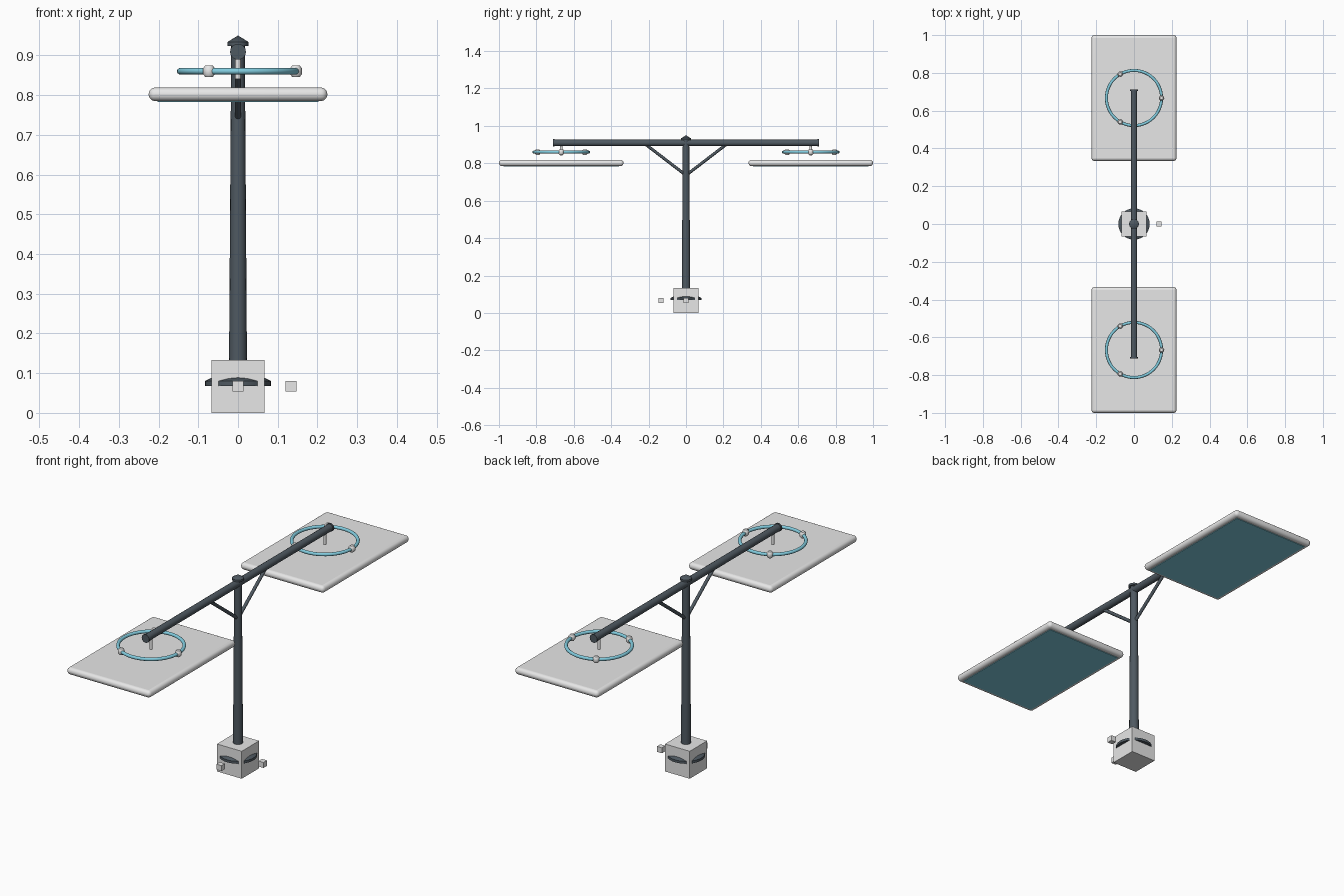
import bpy
import bmesh
import math
from mathutils import Vector

if "Cube" in bpy.data.objects:
    bpy.data.objects.remove(bpy.data.objects["Cube"], do_unlink=True)


def material(name, rgb):
    m = bpy.data.materials.new(name)
    m.use_nodes = True
    m.diffuse_color = (*rgb, 1)
    m.node_tree.nodes["Principled BSDF"].inputs["Base Color"].default_value = (*rgb, 1)
    return m


SLATE = material("dark slate metal", (0.078, 0.1, 0.12))
GREY = material("light grey", (0.8, 0.8, 0.8))
BLUE = material("sky blue", (0.22, 0.6, 0.73))


def finish(name, mat, smooth=True):
    ob = bpy.context.object
    ob.name = name
    ob.data.materials.append(mat)
    if smooth:
        bpy.ops.object.shade_smooth_by_angle(angle=math.radians(40))
    return ob


def box(name, mat, loc, size, bevel=0):
    bpy.ops.mesh.primitive_cube_add(size=1, location=loc)
    ob = bpy.context.object
    ob.scale = size
    bpy.ops.object.transform_apply(location=False, rotation=False, scale=True)
    if bevel:
        mod = ob.modifiers.new("rounded edges", "BEVEL")
        mod.width = bevel
        mod.segments = 5
        mod.use_clamp_overlap = False
    return finish(name, mat, smooth=bool(bevel))


def rod(name, mat, a, b, r1, r2=None, sides=16):
    # Round bar from point a to point b, optionally tapered
    a, b = Vector(a), Vector(b)
    bpy.ops.mesh.primitive_cone_add(vertices=sides, radius1=r1, radius2=r1 if r2 is None else r2,
                                    depth=(b - a).length, location=(a + b) / 2)
    bpy.context.object.rotation_euler = (b - a).to_track_quat("Z", "Y").to_euler()
    return finish(name, mat)


def lathe(name, mat, profile, sides=24, loc=(0, 0, 0)):
    # Spin a (radius, height) profile round the z axis
    bm = bmesh.new()
    verts = [bm.verts.new((r, 0, z)) for r, z in profile]
    edges = [bm.edges.new(pair) for pair in zip(verts, verts[1:])]
    bmesh.ops.spin(bm, geom=verts + edges, cent=(0, 0, 0), axis=(0, 0, 1),
                   angle=math.tau, steps=sides)
    bmesh.ops.remove_doubles(bm, verts=bm.verts, dist=0.0001)
    bmesh.ops.recalc_face_normals(bm, faces=bm.faces)
    mesh = bpy.data.meshes.new(name)
    bm.to_mesh(mesh)
    bm.free()
    ob = bpy.data.objects.new(name, mesh)
    ob.location = loc
    bpy.context.collection.objects.link(ob)
    bpy.ops.object.select_all(action="DESELECT")
    ob.select_set(True)
    bpy.context.view_layer.objects.active = ob
    return finish(name, mat)


# Base block with its collar and two loose small blocks
box("base_block", GREY, (0, 0, 0.0667), (0.1333, 0.1333, 0.1333))
lathe("base_collar", SLATE, [(0, 0.068), (0.083, 0.068), (0.083, 0.08), (0.066, 0.089), (0, 0.091)], 32)
box("front_small_block", GREY, (0, -0.1333, 0.0667), (0.0267, 0.0267, 0.0267))
box("left_small_block", GREY, (0.1333, 0, 0.0667), (0.0267, 0.0267, 0.0267))

# Mast and pointed cap
rod("mast", SLATE, (0, 0, 0.12), (0, 0, 0.93), 0.0226, 0.0171)
lathe("mast_cap", SLATE, [(0, 0.924), (0.026, 0.924), (0.026, 0.934), (0, 0.95)])

# Cross boom
rod("boom", SLATE, (0, -0.705, 0.909), (0, 0.705, 0.909), 0.0172)

# One arm at each end: brace, hanger, ring with joints, panel
RING_R = 0.146
JOINT = [(0, -0.015), (0.009, -0.015), (0.0145, -0.008), (0.0145, 0.008), (0.009, 0.015), (0, 0.015)]
for side, s in (("front", -1), ("back", 1)):
    y = 0.667 * s
    rod(side + "_boom_end", SLATE, (0, 0.703 * s, 0.909), (0, 0.711 * s, 0.909), 0.02)
    rod(side + "_brace", SLATE, (0, 0, 0.736), (0, 0.213 * s, 0.899), 0.008, sides=10)
    rod(side + "_hanger", GREY, (0, y, 0.841), (0, y, 0.9), 0.007, sides=12)
    bpy.ops.mesh.primitive_torus_add(location=(0, y, 0.86), major_radius=RING_R, minor_radius=0.008,
                                     major_segments=48, minor_segments=10)
    finish(side + "_ring", BLUE)
    for i in range(3):
        a = i * math.tau / 3
        lathe(f"{side}_ring_joint_{i + 1}", GREY, JOINT, 12,
              (RING_R * math.cos(a), y + RING_R * math.sin(a), 0.86))
    box(side + "_panel", GREY, (0, y, 0.802), (0.45, 0.666, 0.034), bevel=0.0165)
    box(side + "_panel_underside", BLUE, (0, y, 0.785), (0.405, 0.62, 0.005))
